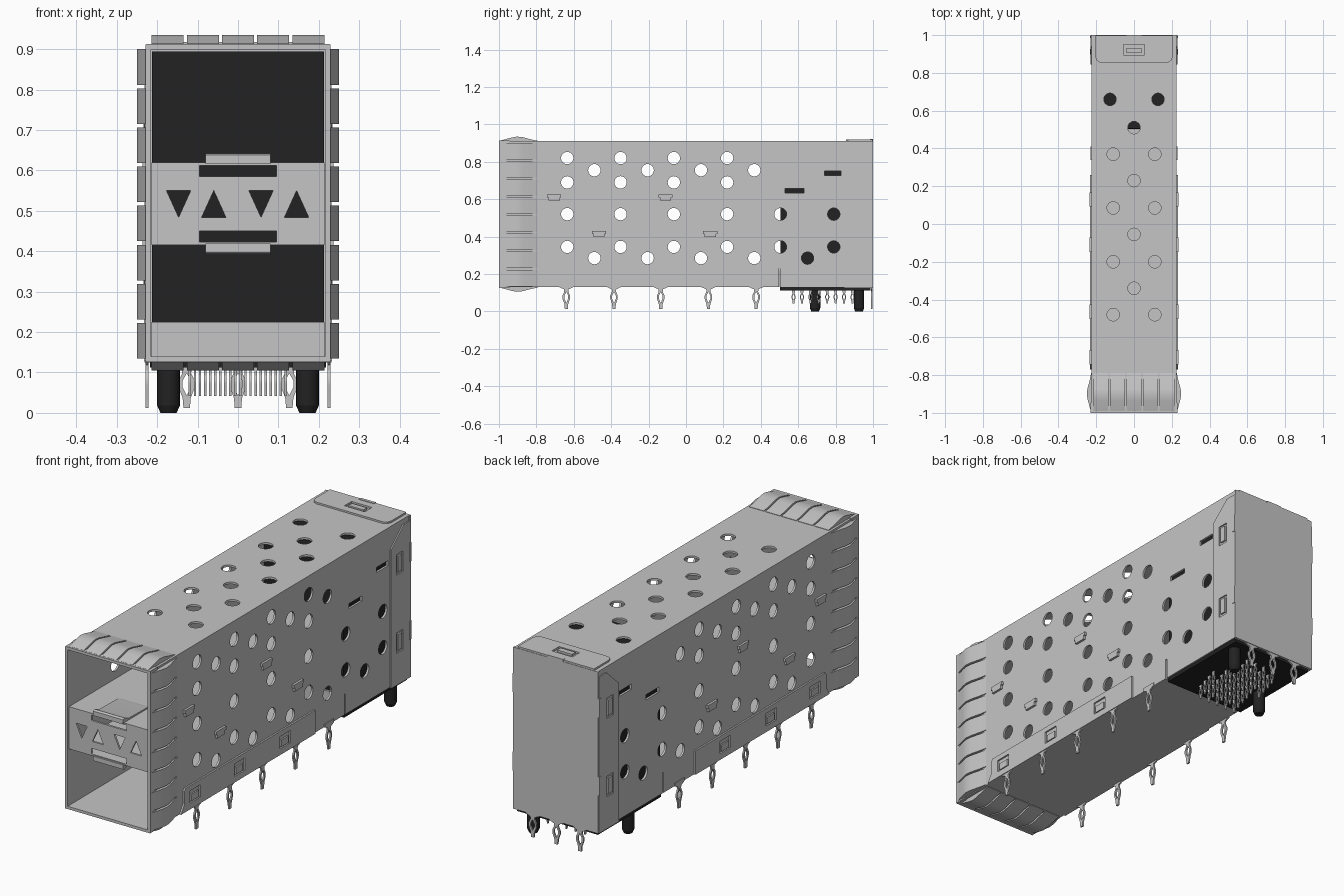
import bpy, bmesh, math
from mathutils import Matrix

if "Cube" in bpy.data.objects:
    bpy.data.objects.remove(bpy.data.objects["Cube"])


def material(name, c):
    m = bpy.data.materials.new(name)
    m.diffuse_color = (c, c, c, 1)
    m.use_nodes = True
    m.node_tree.nodes["Principled BSDF"].inputs["Base Color"].default_value = m.diffuse_color
    return m


STEEL = material("sheet_steel", 0.56)
BLACK = material("black_plastic", 0.016)
# plane -> (u axis, v axis, normal)
PLANES = {"side": ((0, 1, 0), (0, 0, 1), (1, 0, 0)),
          "front": ((1, 0, 0), (0, 0, 1), (0, -1, 0)),
          "top": ((1, 0, 0), (0, 1, 0), (0, 0, 1))}


def add_mesh(name, bm, mat):
    me = bpy.data.meshes.new(name)
    bm.to_mesh(me)
    bm.free()
    me.materials.append(mat)
    ob = bpy.data.objects.new(name, me)
    bpy.context.collection.objects.link(ob)
    return ob


def plate(name, plane, pos, thick, outline, holes=(), mat=STEEL):
    """Flat sheet with holes, centred at pos along the plane's normal."""
    cu = bpy.data.curves.new(name, 'CURVE')
    cu.dimensions, cu.fill_mode, cu.extrude = '2D', 'BOTH', thick / 2
    for pts in [outline, *holes]:
        sp = cu.splines.new('POLY')
        sp.points.add(len(pts) - 1)
        for p, (u, v) in zip(sp.points, pts):
            p.co = (u, v, 0, 1)
        sp.use_cyclic_u = True
    tmp = bpy.data.objects.new("tmp", cu)
    bpy.context.collection.objects.link(tmp)
    dg = bpy.context.evaluated_depsgraph_get()
    me = bpy.data.meshes.new_from_object(tmp.evaluated_get(dg))
    bpy.data.objects.remove(tmp)
    bm = bmesh.new()
    bm.from_mesh(me)
    bpy.data.meshes.remove(me)
    u, v, n = PLANES[plane]
    M = Matrix((u, v, n)).transposed().to_4x4()
    M.translation = [c * pos for c in (abs(k) for k in n)]
    bm.transform(M)
    bmesh.ops.remove_doubles(bm, verts=bm.verts, dist=1e-5)
    bmesh.ops.recalc_face_normals(bm, faces=bm.faces)
    return add_mesh(name, bm, mat)


def rect(u0, u1, v0, v1):
    return [(u0, v0), (u1, v0), (u1, v1), (u0, v1)]


def box(name, x0, x1, y0, y1, z0, z1, mat=STEEL):
    return plate(name, "top", (z0 + z1) / 2, z1 - z0, rect(x0, x1, y0, y1), mat=mat)


def circle(u, v, r=0.033, n=24):
    return [(u + r * math.cos(math.tau * i / n), v + r * math.sin(math.tau * i / n)) for i in range(n)]


def pin(name, plane, pos, u, ztop, zbot, w, thick, shoulder):
    """Eye-of-needle press-fit pin."""
    h = ztop - zbot
    half = [(shoulder, 1.0), (shoulder, .88), (w * .6, .8), (w * .55, .7), (w, .55),
            (w, .42), (w * .5, .2), (w * .4, 0)]
    out = [(u + a, zbot + b * h) for a, b in half] + [(u - a, zbot + b * h) for a, b in half[::-1]]
    eye = [(u + a * w, zbot + b * h) for a, b in ((0, .7), (.5, .55), (.5, .42), (0, .25), (-.5, .42), (-.5, .55))]
    plate(name, plane, pos, thick, out, [eye])


# side walls: vent holes, slots, and a slit at the bottom
A = [-.635, -.35, -.065, .22]
B = [-.49, -.205, .08, .365]
side_holes = [circle(y, z) for ys, z in ((A, .82), (B, .755), (A, .69), (A + [.505, .79], .52),
              (A + [.505, .79], .345), (B + [.65], .285)) for y in ys]
side_holes += [rect(.53, .63, .632, .657), rect(.74, .83, .727, .752)]
wall = [(-1, .13), (.495, .13), (.495, .23), (.503, .23), (.503, .13), (.99, .13), (.99, .91), (-1, .91)]
skirt = [(-.77, .13), (.26, .13), (.26, .245), (-.735, .245), (-.745, .235), (-.745, .17)]
cover = [(.845, .125), (.998, .125), (.998, .885), (.94, .885), (.845, .80)]
for s in (-1, 1):
    plate("side_wall", "side", s * .22, .01, wall, side_holes)
    # lower skirt with latch windows
    wins = [(-.70, -.62), (-.36, -.28), (-.01, .07)]
    plate("side_skirt", "side", s * .229, .008, skirt, [rect(a, b, .16, .22) for a, b in wins])
    for a, b in wins:
        plate("skirt_latch", "side", s * .2275, .009, rect(a + .012, b - .012, .165, .198))
    # back cover flange
    zs = [(.66, .76), (.28, .38)]
    plate("back_cover_flange", "side", s * .228, .006, cover, [rect(.885, .938, a, b) for a, b in zs])
    for a, b in zs:
        plate("flange_latch", "side", s * .228, .009, rect(.897, .926, a + .012, b - .012))
        plate("flange_edge_tab", "side", s * .230, .008, rect(.985, .999, a + .03, b + .02))
    # bent tabs that hold the separator
    for y, z in ((-.705, .61), (-.11, .61), (-.465, .415), (.13, .415)):
        plate("separator_tab", "side", s * .23, .012,
              [(y - .03, z - .018), (y + .03, z - .018), (y + .03, z), (y + .038, z),
               (y + .038, z + .016), (y - .038, z + .016), (y - .038, z), (y - .03, z)])
    for y in (-.64, -.385, -.135, .12, .375):
        pin("side_pin", "side", s * .225, y, .145, .012, .02, .008, .036)

# top, floor, back
top_xy = [(0, .51), (0, .23), (0, -.055), (0, -.34)]
top_xy += [(s * x, y) for s in (-1, 1) for x, y in ((.127, .66), (.11, .37), (.11, .085), (.11, -.2), (.11, -.48))]
plate("top_wall", "top", .905, .01, rect(-.2155, .2155, -1, .99), [circle(x, y) for x, y in top_xy])
box("floor", -.2155, .2155, -1, .5, .13, .14)
box("floor_upturned_end", -.2145, .2145, .49, .5, .13, .225)
plate("back_wall", "front", .994, .012, rect(-.228, .228, .125, .91))
plate("top_cover", "top", .914, .009,
      [(-.205, .998), (-.205, .885), (-.198, .865), (-.18, .855), (.18, .855), (.198, .865), (.205, .885), (.205, .998)],
      [rect(-.055, .055, .895, .95)])
box("top_cover_latch", -.04, .04, .905, .932, .909, .92)
box("back_edge_tab", -.04, .04, .985, 1, .9, .921)
for x in (-.127, 0, .127):
    pin("back_pin", "front", .993, x, .135, .012, .02, .008, .034)

# separator between the two ports, with indicator windows
tris = [[(x - .03, .517 + d * .033), (x + .03, .517 + d * .033), (x, .517 - d * .033)]
        for x, d in ((-.147, 1), (-.06, -1), (.057, 1), (.145, -1))]
plate("separator_front", "front", -.985, .01, rect(-.2145, .2145, .415, .62),
      tris + [rect(-.095, .095, .585, .612), rect(-.095, .095, .423, .45)])
for s in (-1, 1):
    z = .5175 + s * .0985
    box("separator_shelf", -.2145, .2145, -.982, .5, z - .004, z + .004)
    # latch tongue with raised lip
    prof = [(-.79, 0), (-.81, .006), (-.95, .009), (-.985, .022), (-.998, .018), (-.998, -.004), (-.985, -.004), (-.96, 0)]
    plate("latch_tongue", "side", 0, .16, [(y, z + s * (.004 + o)) for y, o in prof])

# spring fingers around the mouth
prof = [(-.99, -.003), (-.99, .004), (-.935, .019), (-.905, .025), (-.875, .022), (-.82, .008), (-.79, .002), (-.79, -.003)]
for s in (-1, 1):
    for i in range(8):
        plate("side_spring_finger", "top", .1785 + i * .0968, .088, [(s * (.225 + o), y) for y, o in prof])
    base = .91 if s > 0 else .13
    for i in range(5):
        plate("spring_finger", "side", -.174 + i * .087, .079, [(y, base + s * o) for y, o in prof])
    plate("side_collar", "side", s * .2265, .005, rect(-1, -.945, .128, .912))
    plate("collar", "top", base + s * .001, .005, rect(-.228, .228, -1, -.945))

# black connector block, base and posts
box("connector_block", -.213, .213, .505, .985, .13, .895, BLACK)
box("connector_base", -.218, .218, .502, .987, .112, .135, BLACK)
for x, y in ((-.172, .69), (.172, .925)):
    bm = bmesh.new()
    for r0, r1, z0, z1 in ((.02, .028, 0, .018), (.028, .028, .018, .12)):
        bmesh.ops.create_cone(bm, cap_ends=True, segments=24, radius1=r0, radius2=r1, depth=z1 - z0,
                              matrix=Matrix.Translation((x, y, (z0 + z1) / 2)))
    add_mesh("locating_post", bm, BLACK)

# staggered contact pins under the connector
for i in range(8):
    for j in range(5):
        pin("contact_pin", "side", -.119 + j * .05 + (i % 4) * .0125, .575 + i * .045, .115, .042, .011, .006, .008)

# smooth shading that keeps sheet edges sharp
bpy.ops.object.select_all(action='SELECT')
bpy.context.view_layer.objects.active = bpy.context.collection.objects[0]
bpy.ops.object.shade_smooth_by_angle(angle=math.radians(25))
